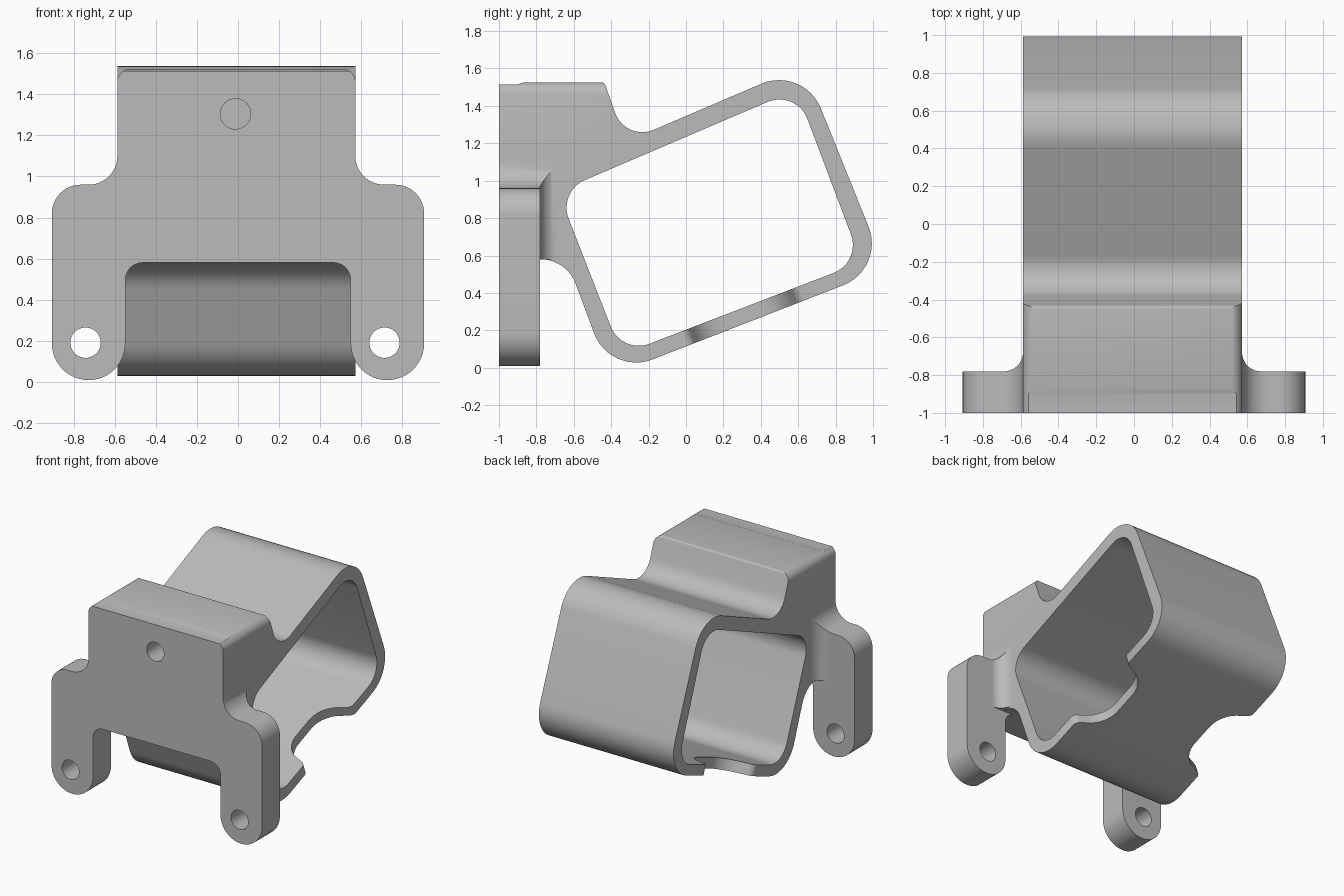
import bpy, bmesh, math
from mathutils import Vector

if "Cube" in bpy.data.objects:
    bpy.data.objects.remove(bpy.data.objects["Cube"], do_unlink=True)

grey = bpy.data.materials.new("plain grey")
grey.use_nodes = True
grey.diffuse_color = (0.5, 0.5, 0.5, 1)
grey.node_tree.nodes["Principled BSDF"].inputs["Base Color"].default_value = (0.5, 0.5, 0.5, 1)

LEFT_X, RIGHT_X = -0.588, 0.572      # side faces of the sleeve
FRONT, PLATE_BACK, ARCH = -1.0, -0.78, 0.58


def rounded(points, steps=12):
    """Outline from (a, b) or (a, b, radius) corners, with filleted corners."""
    out = []
    for i, p in enumerate(points):
        c = Vector(p[:2])
        if len(p) < 3:
            out.append(c)
            continue
        u = (Vector(points[i - 1][:2]) - c).normalized()
        v = (Vector(points[(i + 1) % len(points)][:2]) - c).normalized()
        half = u.angle(v) / 2
        centre = c + (u + v).normalized() * (p[2] / math.sin(half))
        tangent = p[2] / math.tan(half)
        start, end = c + u * tangent - centre, c + v * tangent - centre
        sweep = math.pi - 2 * half
        for k in range(steps + 1):
            t = k / steps
            w = (start * math.sin((1 - t) * sweep) + end * math.sin(t * sweep)) / math.sin(sweep)
            out.append(centre + w)
    return out


def circle(a, b, r, n=40):
    return [Vector((a + r * math.cos(2 * math.pi * i / n), b + r * math.sin(2 * math.pi * i / n)))
            for i in range(n)]


AXES = {"x": lambda a, b, t: (t, a, b), "y": lambda a, b, t: (a, t, b), "z": lambda a, b, t: (a, b, t)}


def extrude(name, outline, axis, t0, t1):
    """Solid made by sweeping a flat outline along one axis."""
    bm = bmesh.new()
    face = bm.faces.new([bm.verts.new(AXES[axis](p[0], p[1], t0)) for p in outline])
    geo = bmesh.ops.extrude_face_region(bm, geom=[face])["geom"]
    move = Vector(AXES[axis](0, 0, t1 - t0))
    bmesh.ops.translate(bm, vec=move, verts=[g for g in geo if isinstance(g, bmesh.types.BMVert)])
    bmesh.ops.recalc_face_normals(bm, faces=bm.faces)
    mesh = bpy.data.meshes.new(name)
    bm.to_mesh(mesh)
    bm.free()
    mesh.materials.append(grey)
    obj = bpy.data.objects.new(name, mesh)
    bpy.context.collection.objects.link(obj)
    return obj


def combine(target, other, operation="DIFFERENCE"):
    bpy.context.view_layer.update()
    mod = target.modifiers.new("combine", "BOOLEAN")
    mod.operation, mod.solver, mod.object = operation, "EXACT", other
    bpy.context.view_layer.objects.active = target
    bpy.ops.object.modifier_apply(modifier=mod.name)
    bpy.data.objects.remove(other, do_unlink=True)


# Sleeve and mounting block share one side profile
bracket = extrude("bracket", rounded([
    (FRONT, ARCH), (FRONT, 1.515), (-0.9, 1.515), (-0.87, 1.525),
    (-0.436, 1.525, 0.02), (-0.324, 1.207, 0.155),
    (0.629, 1.615, 0.24), (1.067, 0.529, 0.24), (-0.406, -0.044, 0.24),
    (-0.639, ARCH, 0.2)]), "x", LEFT_X, RIGHT_X)

# Rounded upper side edges of the block
for x, s in ((LEFT_X, -1), (RIGHT_X, 1)):
    combine(bracket, extrude("edge_cutter", rounded([
        (x - s * 0.3, 1.7), (x - s * 0.3, 1.527), (x + s * 0.001, 1.527, 0.07),
        (x + s * 0.001, 1.3), (x + s * 0.2, 1.3), (x + s * 0.2, 1.7)]), "y", -1.2, -0.2))

# Plate with two legs, thick enough to form the side fillets
half_outline = [(0.3, 1.12), (0.58, 1.12), (0.58, 0.96, 0.14), (0.907, 0.96, 0.14),
                (0.907, 0.008, 0.178), (0.549, 0.008, 0.178), (0.549, ARCH, 0.085)]
outline = half_outline + [(-p[0], *p[1:]) for p in reversed(half_outline)]
# keep the shoulder curves tangent to the sleeve sides
outline = [((LEFT_X if p[0] < 0 else RIGHT_X), *p[1:]) if abs(p[0]) == 0.58 else p for p in outline]
plate = extrude("leg_plate", rounded(outline), "y", FRONT, -0.68)
for x, s in ((LEFT_X, -1), (RIGHT_X, 1)):
    combine(plate, extrude("fillet_cutter", rounded([
        (x, -0.5), (x, PLATE_BACK, 0.1), (x + s * 0.6, PLATE_BACK), (x + s * 0.6, -0.5)]),
        "z", -0.2, 1.4))
combine(plate, extrude("leg_back_cutter", [(-1.2, PLATE_BACK), (1.2, PLATE_BACK), (1.2, -0.5), (-1.2, -0.5)],
                       "z", -0.2, ARCH))
combine(bracket, plate, "UNION")

# Sleeve opening
combine(bracket, extrude("opening_cutter", rounded([
    (-0.684, 0.942, 0.16), (0.59, 1.487, 0.16), (0.938, 0.564, 0.16), (-0.344, 0.071, 0.16)]),
    "x", -1, 1))

# Screw holes through the legs and a blind hole in the block
for name, x, z, depth in (("leg_hole", -0.743, 0.19, -0.6), ("leg_hole", 0.714, 0.19, -0.6),
                          ("block_hole", -0.012, 1.305, -0.75)):
    combine(bracket, extrude(name, circle(x, z, 0.074), "y", -1.2, depth))

# Scooped notches at both ends of the sloping floor
for x, s in ((LEFT_X, -1), (RIGHT_X, 1)):
    scoop = [(-0.3, -0.7), (-0.003, -0.7), (-0.003, -0.31, 0.06), (0.22, -0.22, 0.2),
             (0.22, 0.22, 0.2), (-0.003, 0.31, 0.06), (-0.003, 0.7), (-0.3, 0.7)]
    notch = extrude("notch_cutter", rounded([(x - s * p[0], *p[1:]) for p in scoop]), "z", -0.1, 0.2)
    notch.location = (0, 0.32, 0.238)
    notch.rotation_euler.x = math.radians(21.2)
    combine(bracket, notch)

# Smooth curves, sharp edges
bpy.ops.object.select_all(action="DESELECT")
bracket.select_set(True)
bpy.context.view_layer.objects.active = bracket
bpy.ops.object.shade_smooth_by_angle(angle=math.radians(30))
